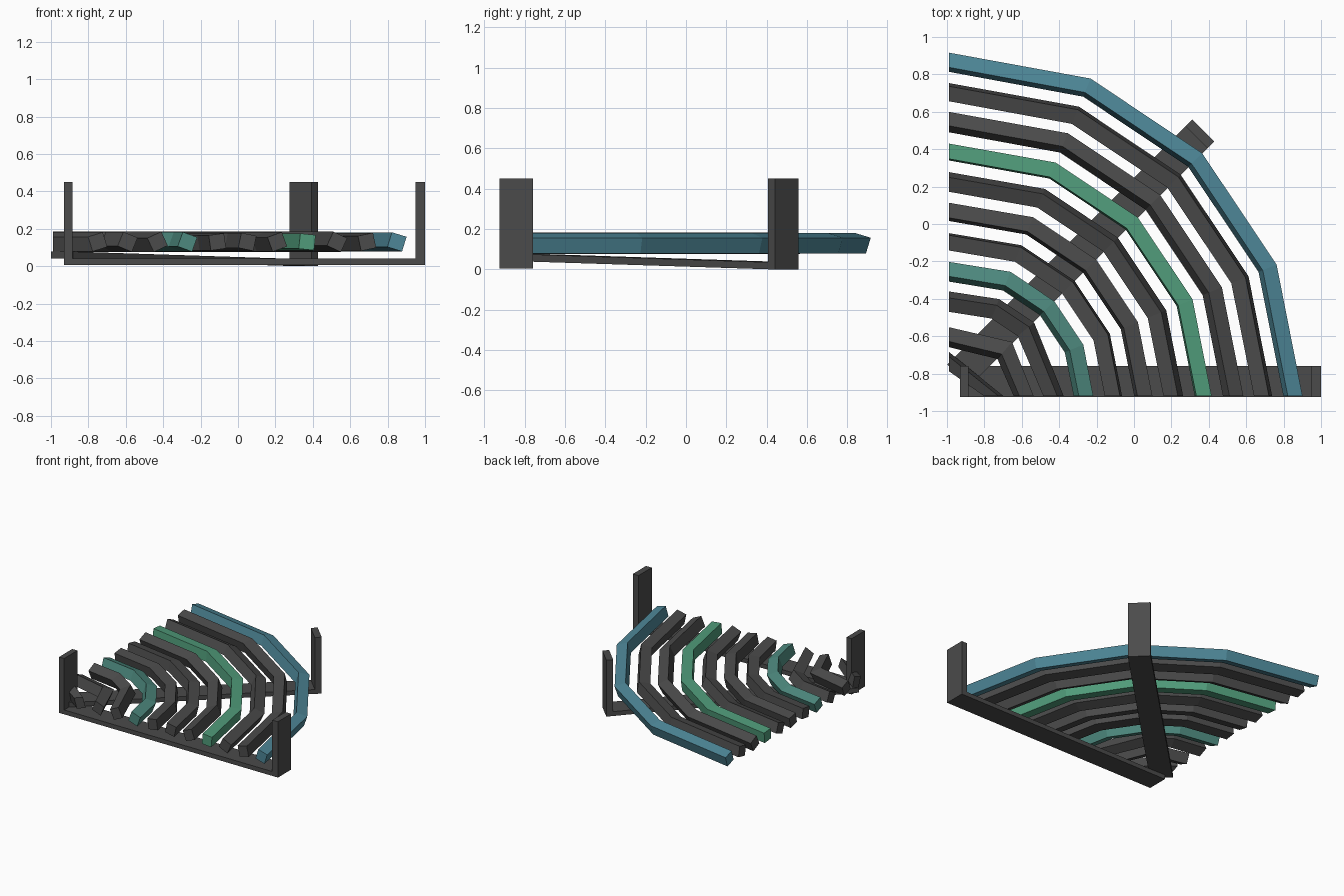
import bpy, bmesh, math
from mathutils import Vector

if "Cube" in bpy.data.objects:
    bpy.data.objects.remove(bpy.data.objects["Cube"])


def mat(name, c):
    m = bpy.data.materials.new(name)
    m.diffuse_color = (*c, 1)
    m.use_nodes = True
    m.node_tree.nodes["Principled BSDF"].inputs["Base Color"].default_value = m.diffuse_color
    return m


GREY = mat("dark_grey", (0.07, 0.07, 0.07))
BLUE = mat("steel_blue", (0.075, 0.24, 0.31))
GREEN = mat("green", (0.08, 0.33, 0.195))
TEAL = mat("teal", (0.075, 0.25, 0.21))


def finish(bm, name, material):
    bmesh.ops.recalc_face_normals(bm, faces=bm.faces[:])
    me = bpy.data.meshes.new(name)
    bm.to_mesh(me)
    bm.free()
    me.materials.append(material)
    ob = bpy.data.objects.new(name, me)
    bpy.context.collection.objects.link(ob)
    return ob


def extrude_profile(name, profile, origin, along, width):
    """Profile of (distance along, z), given a thickness across."""
    along = Vector(along).normalized()
    across = Vector((-along.y, along.x, 0))
    bm = bmesh.new()
    vs = [bm.verts.new(Vector(origin) + along * u + Vector((0, 0, z)) - across * width / 2)
          for u, z in profile]
    f = bm.faces.new(vs)
    new = bmesh.ops.extrude_face_region(bm, geom=[f])["geom"]
    bmesh.ops.translate(bm, vec=across * width,
                        verts=[g for g in new if isinstance(g, bmesh.types.BMVert)])
    return finish(bm, name, GREY)


# front bracket: flat bar with an upright at each end
extrude_profile("front_bracket",
                [(0, 0.005), (1.93, 0.005), (1.93, 0.45), (1.88, 0.45), (1.88, 0.04),
                 (0.045, 0.04), (0.045, 0.45), (0, 0.45)],
                (-0.93, -0.842, 0), (1, 0, 0), 0.167)

# diagonal strap: slopes gently down to an upright at the far end
L = 1.31 * math.sqrt(2)
extrude_profile("diagonal_strap",
                [(0, 0.042), (L, 0.0), (L, 0.45), (L - 0.05, 0.45), (L - 0.05, 0.036), (0, 0.078)],
                (-0.94, -0.81, 0), (1, 1, 0), 0.167)

# curved bars: square section swept along concentric faceted arcs
CX, CY, R0, STEP, Z, SIDE = -0.935, -0.92, 1.785, 0.16, 0.13, 0.082


def bar(name, path, twist, material):
    bm = bmesh.new()
    rings = []
    n = len(path)
    for i, p in enumerate(path):
        if i in (0, n - 1):      # ends are cut square to the axes
            side = Vector((1, 0, 0)) if i == 0 else Vector((0, 1, 0))
        else:
            a = (p - path[i - 1]).normalized()
            b = (path[i + 1] - p).normalized()
            t = (a + b).normalized()
            side = Vector((t.y, -t.x, 0)) / t.dot(a)
        ring = []
        for k in range(4):
            ang = math.radians(45 + 90 * k + twist)
            r = SIDE / math.sqrt(2)
            ring.append(bm.verts.new(p + side * r * math.cos(ang)
                                     + Vector((0, 0, r * math.sin(ang)))))
        rings.append(ring)
    for a, b in zip(rings, rings[1:]):
        for k in range(4):
            bm.faces.new((a[k], a[(k + 1) % 4], b[(k + 1) % 4], b[k]))
    bm.faces.new(rings[0])
    bm.faces.new(rings[-1])
    finish(bm, name, material)


COLOURS = {0: BLUE, 3: GREEN, 7: TEAL}
TWISTS = [-17, 12, -25, -6, 20, -12, 8, -20, 25, -22, 18]
for i, tw in enumerate(TWISTS):
    r = R0 - STEP * i
    angles = [22.5, 45, 67.5]
    if i == 8:
        angles = [45, 67.5]
    elif i == 9:
        angles = [45]
    elif i == 10:
        angles = []
    path = [Vector((CX + r, CY, Z))]
    path += [Vector((CX + r * math.cos(math.radians(a)),
                     CY + r * math.sin(math.radians(a)), Z)) for a in angles]
    path.append(Vector((-0.99, CY + r - (0.03 if i == 9 else 0), Z)))
    bar(f"curved_bar_{i + 1}", path, tw, COLOURS.get(i, GREY))
